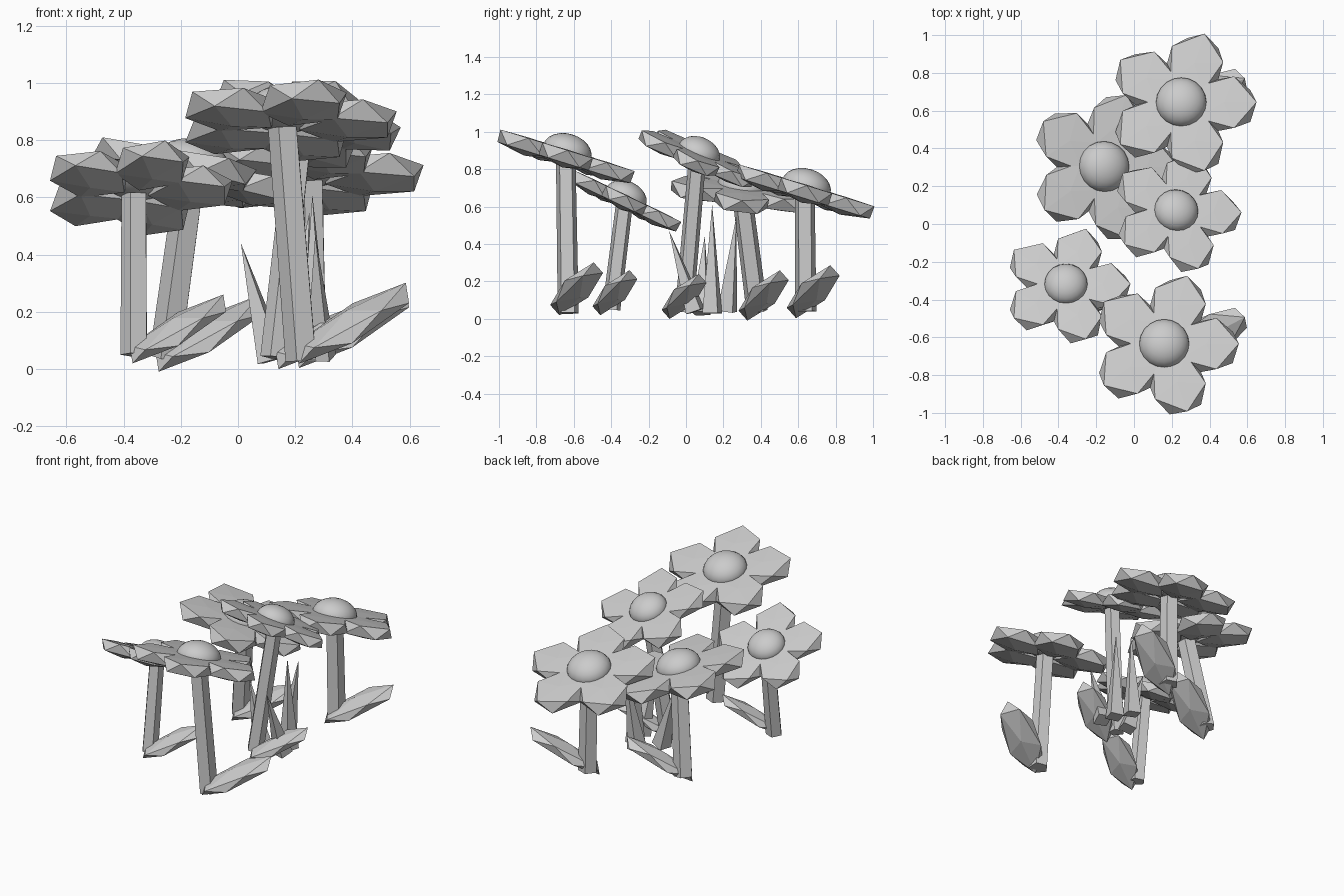
import bpy, bmesh, math
from mathutils import Vector, Matrix

if "Cube" in bpy.data.objects:
    bpy.data.objects.remove(bpy.data.objects["Cube"])


def finish(bm, name, smooth=False):
    me = bpy.data.meshes.new(name)
    bmesh.ops.recalc_face_normals(bm, faces=bm.faces)
    bm.to_mesh(me)
    bm.free()
    for p in me.polygons:
        p.use_smooth = smooth
    ob = bpy.data.objects.new(name, me)
    bpy.context.collection.objects.link(ob)
    return ob


def aim(direction):
    return Vector((0, 0, 1)).rotation_difference(Vector(direction)).to_matrix().to_4x4()


def add_rod(name, base, tip, r1, r2, sides, turn=0.0):
    """Tapered straight rod from base to tip."""
    b, t = Vector(base), Vector(tip)
    bm = bmesh.new()
    m = Matrix.Translation((b + t) / 2) @ aim(t - b) @ Matrix.Rotation(turn, 4, 'Z')
    bmesh.ops.create_cone(bm, cap_ends=True, segments=sides, radius1=r1, radius2=r2,
                          depth=(t - b).length, matrix=m)
    finish(bm, name)


def add_petals(name, centre, normal, s):
    """Ring of five flattened icosahedra with nearly flat tops."""
    bm = bmesh.new()
    frame = Matrix.Translation(centre) @ aim(normal)
    for k in range(5):
        m = (frame @ Matrix.Rotation(math.radians(72 * k), 4, 'Z')
             @ Matrix.Translation((0.22 * s, 0, 0))
             @ Matrix.Diagonal((0.187 * s, 0.163 * s, 0.075 * s, 1)))
        verts = bmesh.ops.create_icosphere(bm, subdivisions=1, radius=1)["verts"]
        for v in verts:
            v.co.z = max(-0.8, min(v.co.z, 0.5))
        bmesh.ops.transform(bm, matrix=m, verts=verts)
    finish(bm, name)


def add_dome(name, centre, normal, r):
    """Rounded flower centre, shallow underneath."""
    bm = bmesh.new()
    bmesh.ops.create_uvsphere(bm, u_segments=20, v_segments=12, radius=r)
    for v in bm.verts:
        v.co.z = v.co.z * (0.72 if v.co.z > 0 else 0.45) + 0.2 * r
    bm.transform(Matrix.Translation(centre) @ aim(normal))
    finish(bm, name, True)


def add_leaf(name, centre, s):
    bm = bmesh.new()
    m = (Matrix.Translation(centre)
         @ Matrix.Rotation(math.radians(27), 4, 'Z')
         @ Matrix.Rotation(math.radians(-29), 4, 'Y')
         @ Matrix.Rotation(math.radians(8), 4, 'X')
         @ Matrix.Diagonal((0.28 * s, 0.118 * s, 0.052 * s, 1)))
    bmesh.ops.create_icosphere(bm, subdivisions=1, radius=1, matrix=m)
    finish(bm, name)


# flowers: head centre, head normal, size, stem foot, leaf centre, leaf size
flowers = [
    ((0.25, 0.635, 0.68), (0.0, 0.31, 1), 1.03, (0.26, 0.64, 0.04), (0.40, 0.68, 0.145), 1.0),
    ((-0.165, 0.30, 0.68), (0.21, 0.13, 1), 1.04, (-0.25, 0.38, 0.04), (-0.10, 0.415, 0.125), 0.95),
    ((0.22, 0.06, 0.865), (0.15, 0.43, 1), 0.90, (0.13, -0.01, 0.04), (0.30, -0.01, 0.12), 0.85),
    ((-0.36, -0.33, 0.632), (0.0, 0.48, 1), 0.88, (-0.36, -0.40, 0.05), (-0.21, -0.38, 0.14), 0.85),
    ((0.16, -0.643, 0.868), (0.0, 0.31, 1), 1.02, (0.225, -0.63, 0.03), (0.40, -0.585, 0.16), 1.0),
]
for i, (head, normal, s, foot, leaf, ls) in enumerate(flowers, 1):
    add_petals(f"petals_{i}", head, normal, s)
    add_dome(f"flower_centre_{i}", head, normal, 0.131 * s)
    add_rod(f"stem_{i}", foot, Vector(head) - Vector((0, 0, 0.02)), 0.058 * s, 0.054 * s, 5, 0.3)
    add_leaf(f"leaf_{i}", leaf, ls)

# grass blades in the middle
blades = [
    ((0.12, 0.08, 0.03), (0.01, 0.10, 0.44)),
    ((0.29, 0.05, 0.04), (0.27, -0.09, 0.47)),
    ((0.27, 0.14, 0.03), (0.26, 0.14, 0.61)),
    ((0.20, 0.22, 0.04), (0.25, 0.27, 0.55)),
]
for i, (base, tip) in enumerate(blades, 1):
    add_rod(f"grass_blade_{i}", base, tip, 0.06, 0.0, 4, 0.5)
